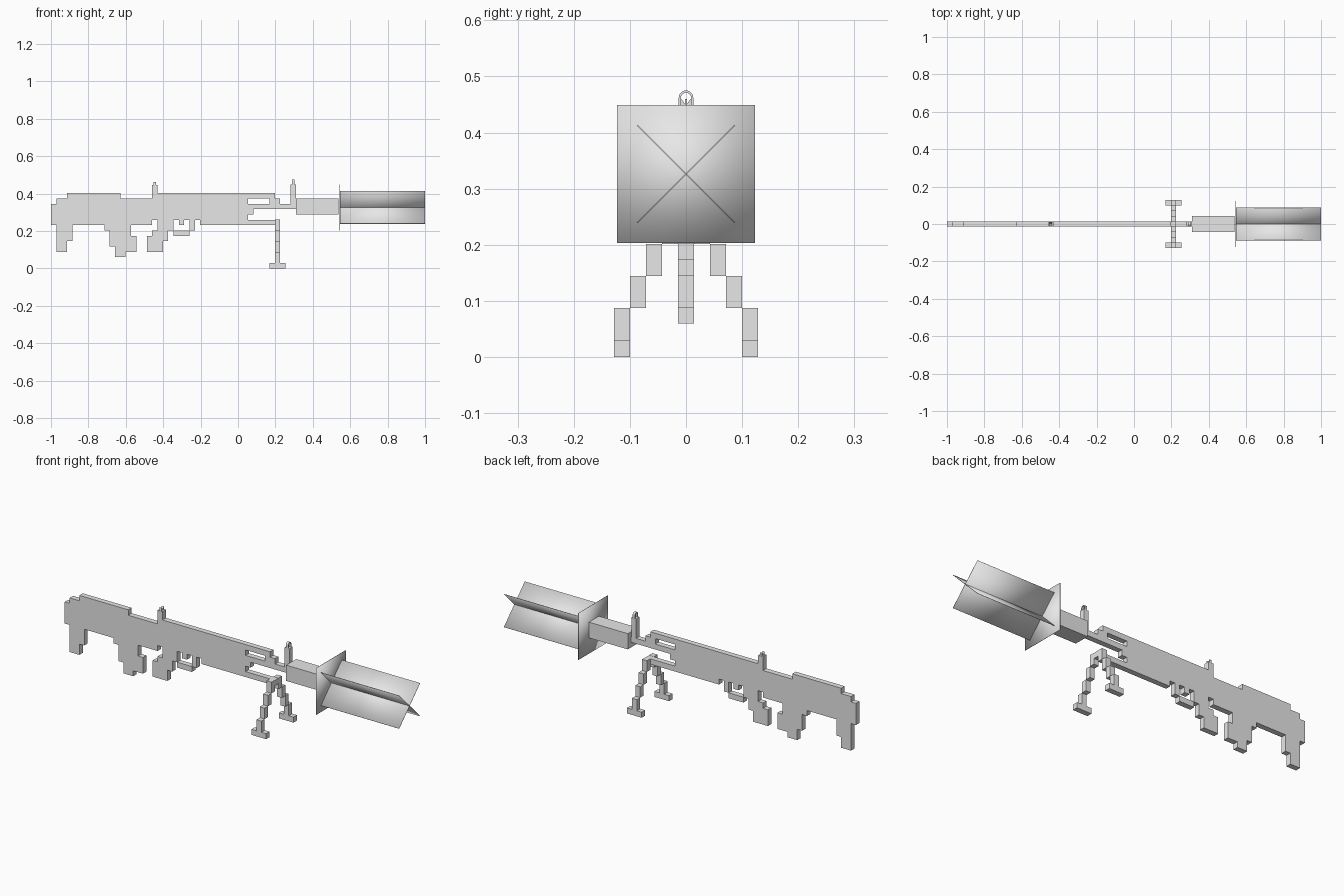
import bpy, bmesh
from math import pi, sin, cos
from mathutils import Matrix, Vector

if "Cube" in bpy.data.objects:
    bpy.data.objects.remove(bpy.data.objects["Cube"])

grey = bpy.data.materials.new("light grey")
grey.use_nodes = True
grey.diffuse_color = (0.8, 0.8, 0.8, 1)
grey.node_tree.nodes["Principled BSDF"].inputs["Base Color"].default_value = (0.8, 0.8, 0.8, 1)

U = 0.0285        # size of one block
H = U / 2         # half thickness of the body
TOP = 0.4015      # top of the body


def finish(name, bm, smooth=False):
    bmesh.ops.recalc_face_normals(bm, faces=bm.faces)
    mesh = bpy.data.meshes.new(name)
    bm.to_mesh(mesh)
    bm.free()
    for p in mesh.polygons:
        p.use_smooth = smooth
    mesh.materials.append(grey)
    obj = bpy.data.objects.new(name, mesh)
    bpy.context.collection.objects.link(obj)
    return obj


def box(name, lo, hi, turn=0, smooth=False):
    lo, hi = Vector(lo), Vector(hi)
    bm = bmesh.new()
    m = Matrix.Translation((lo + hi) / 2) @ Matrix.Rotation(turn, 4, 'X') @ Matrix.Diagonal((*(hi - lo), 1))
    bmesh.ops.create_cube(bm, size=1, matrix=m)
    return finish(name, bm, smooth)


def prism(name, profile, x0, x1):
    """Extrude a (y, z) outline along x."""
    bm = bmesh.new()
    face = bm.faces.new([bm.verts.new((x0, y, z)) for y, z in profile])
    new = bmesh.ops.extrude_face_region(bm, geom=[face])["geom"]
    bmesh.ops.translate(bm, vec=(x1 - x0, 0, 0), verts=[v for v in new if isinstance(v, bmesh.types.BMVert)])
    return finish(name, bm)


# Blocky body: solid column spans of each row, top to bottom
rows = [
    [(3, 12), (20, 41)],
    [(1, 36), (41, 42)],
    [(0, 45)],
    [(0, 37)],
    [(0, 36)],
    [(0, 18), (20, 22), (24, 24), (26, 26), (28, 42)],
    [(1, 3), (10, 14), (20, 22), (26, 26)],
    [(1, 3), (11, 14), (19, 21), (23, 25)],
    [(1, 3), (11, 15), (18, 21)],
    [(1, 2), (11, 15), (18, 20)],
    [(1, 2), (12, 15), (18, 20)],
    [(12, 13)],
]
cells = {(c, r) for r, spans in enumerate(rows) for a, b in spans for c in range(a, b + 1)}
bm = bmesh.new()


def quad(points):
    bm.faces.new([bm.verts.new((-1 + c * U, y, TOP - r * U)) for c, r, y in points])


for c, r in sorted(cells):
    corners = [(c, r), (c + 1, r), (c + 1, r + 1), (c, r + 1)]
    quad([(*k, H) for k in corners])
    quad([(*k, -H) for k in reversed(corners)])
    for i, (dc, dr) in enumerate([(0, -1), (1, 0), (0, 1), (-1, 0)]):
        if (c + dc, r + dr) not in cells:
            a, b = corners[i], corners[(i + 1) % 4]
            quad([(*a, -H), (*b, -H), (*b, H), (*a, H)])
bmesh.ops.remove_doubles(bm, verts=bm.verts, dist=0.0001)
finish("body", bm)

# Rear sight: post with a notched top
rear = -1 + 19 * U
box("rear_sight_post", (rear, -H, TOP - U), (rear + U, H, 0.445))
prism("rear_sight_notch", [(-0.012, 0.445), (0.012, 0.445), (0.010, 0.462), (0, 0.449), (-0.010, 0.462)],
      rear + 0.008, rear + 0.02)

# Front sight: post with a rounded hoop and a pin inside
box("front_sight_post", (0.281, -H, 0.344), (0.309, H, 0.447))
arc = [pi * i / 10 for i in range(11)]
outer = [(0.013 * cos(t), 0.462 + 0.013 * sin(t)) for t in arc]
inner = [(0.009 * cos(t), 0.462 + 0.009 * sin(t)) for t in reversed(arc)]
prism("front_sight_hoop", [(0.013, 0.446)] + outer + [(-0.013, 0.446), (-0.009, 0.446)] + inner
      + [(0.009, 0.446)], 0.288, 0.302)
box("front_sight_pin", (0.293, -0.002, 0.446), (0.297, 0.002, 0.46))

# Bipod: mirrored stepped legs with feet
x0, x1 = 0.197, 0.2255
levels = [(0.2015, 0.26), (0.1445, 0.2015), (0.0875, 0.1445), (0, 0.0875)]
for side, label in ((1, "back"), (-1, "front")):
    for i, (z0, z1) in enumerate(levels):
        ys = sorted((side * (H + i * U), side * (H + (i + 1) * U)))
        box(f"{label}_leg_step_{i + 1}", (x0, ys[0], z0), (x1, ys[1], z1))
    for part, a, b in (("rear", x0 - U, x0), ("fore", x1, x1 + U)):
        box(f"{label}_{part}_foot", (a, ys[0], 0), (b, ys[1], 0.029))

# Muzzle block, thin square plate and crossed fins
C = 0.326
box("muzzle_block", (0.31, -0.0415, C - 0.037), (0.536, 0.0415, C + 0.046))
S, T = 0.123, 0.001
box("muzzle_plate", (0.54, -S, C - S), (0.542, S, C + S), smooth=True)
for label, turn in (("rising", pi / 4), ("falling", -pi / 4)):
    box(f"{label}_fin", (0.545, -S, C - T), (1, S, C + T), turn, smooth=True)
